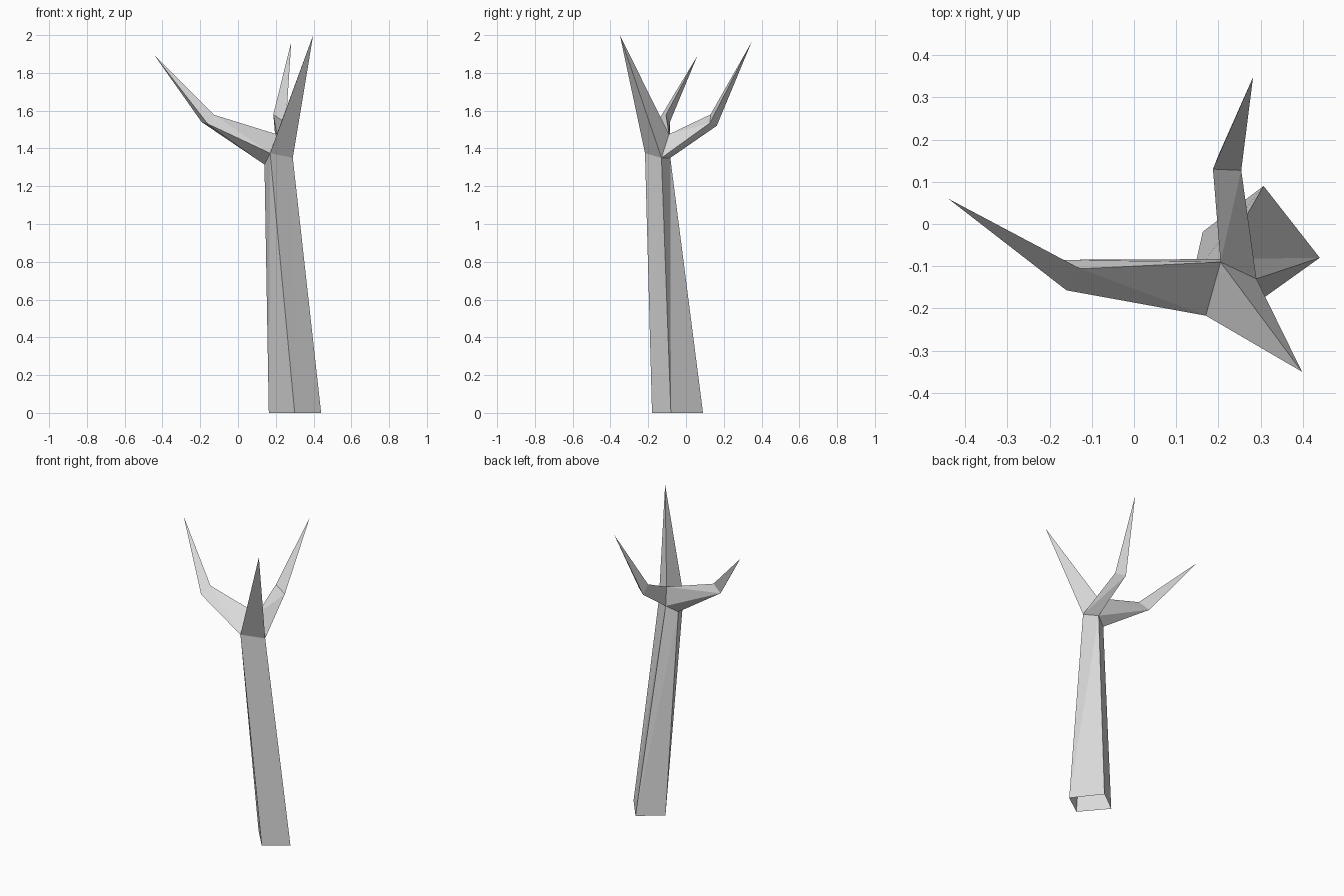
import bpy
import bmesh

cube = bpy.data.objects.get("Cube")
if cube:
    bpy.data.objects.remove(cube, do_unlink=True)

# Single plain grey
grey = bpy.data.materials.new("bark_grey")
grey.use_nodes = True
colour = (0.7, 0.7, 0.7, 1)
grey.diffuse_color = colour
grey.node_tree.nodes["Principled BSDF"].inputs["Base Color"].default_value = colour


def limb(name, rings, tip=None):
    """Skin rings (counter-clockwise seen from the tip) into an open shell, closing on a tip."""
    if tip:
        rings = rings + [[tip] * len(rings[-1])]
    bm = bmesh.new()
    verts = {p: bm.verts.new(p) for ring in rings for p in ring}
    for low, high in zip(rings, rings[1:]):
        for i in range(len(low)):
            j = (i + 1) % len(low)
            for tri in ((low[i], low[j], high[j]), (low[i], high[j], high[i])):
                if len(set(tri)) == 3:
                    bm.faces.new([verts[p] for p in tri])
    mesh = bpy.data.meshes.new(name)
    bm.to_mesh(mesh)
    bm.free()
    mesh.materials.append(grey)
    obj = bpy.data.objects.new(name, mesh)
    bpy.context.collection.objects.link(obj)
    return obj


# Points of the fork shared by the trunk and branches
right = (0.29, -0.13, 1.35)
back = (0.207, -0.083, 1.35)
left = (0.14, -0.12, 1.315)
front = (0.17, -0.217, 1.375)
crotch = (0.205, -0.09, 1.475)

# Trunk: four-sided, tapering, open underneath
base = [(0.44, -0.08, 0), (0.307, 0.09, 0), (0.163, -0.018, 0), (0.30, -0.18, 0)]
limb("trunk", [base, [right, back, left, front]])

# Front branch: a straight spike
limb("front_branch", [[right, crotch, front]], (0.398, -0.35, 2.0))

# Long side branch: bends upward at a triangular elbow
under = (-0.193, -0.085, 1.54)
limb("side_branch",
     [[front, crotch, back, left],
      [(-0.16, -0.157, 1.53), (-0.127, -0.106, 1.578), under, under]],
     (-0.44, 0.06, 1.89))

# Back branch: short, with the same kind of elbow
limb("back_branch",
     [[crotch, right, back],
      [(0.187, 0.13, 1.58), (0.254, 0.127, 1.535), (0.2, 0.163, 1.52)]],
     (0.282, 0.348, 1.965))
